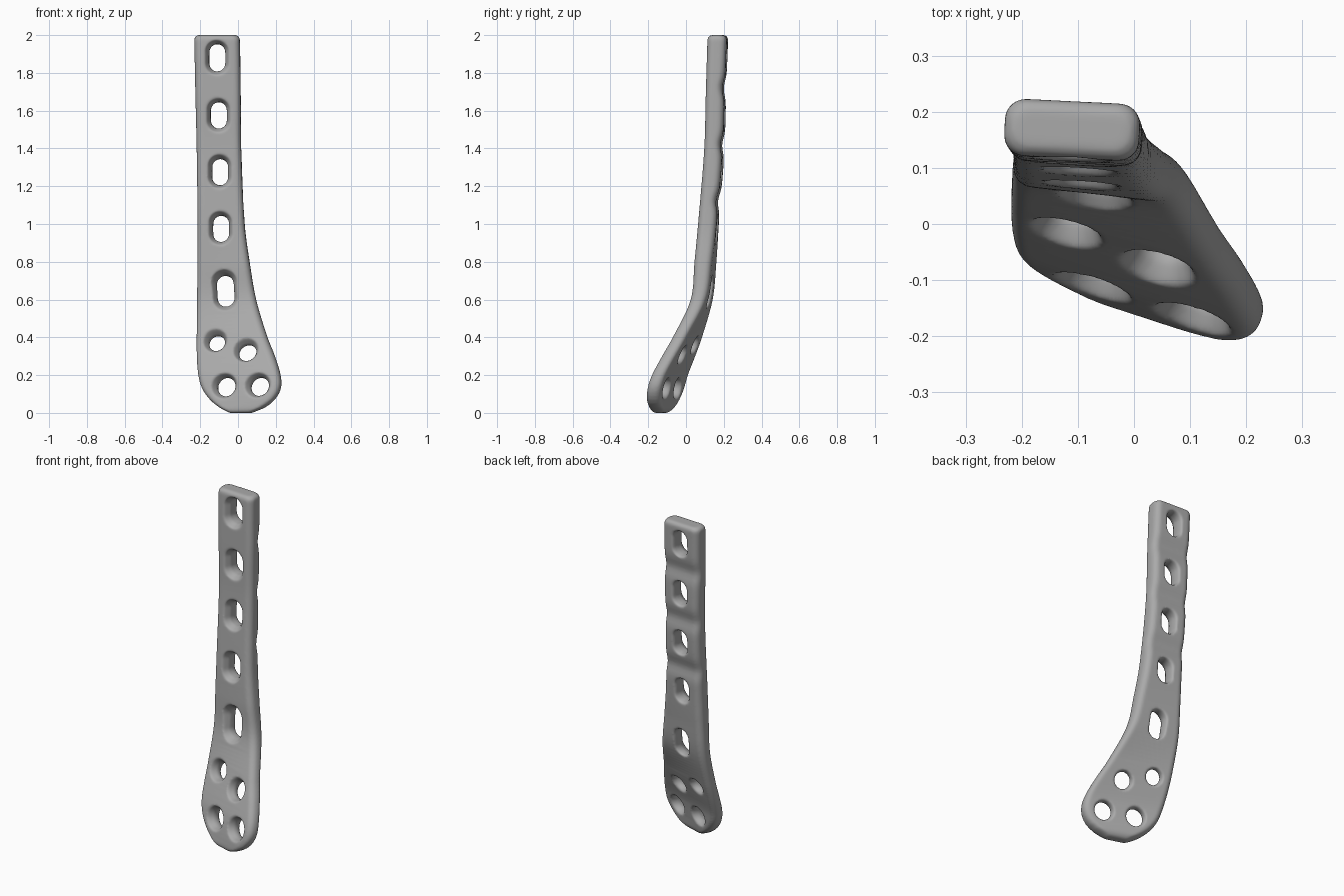
import bpy, bmesh, math
from mathutils import Vector

if "Cube" in bpy.data.objects:
    bpy.data.objects.remove(bpy.data.objects["Cube"])

# Plate sections by height: z, left x, right x, left y, right y, thickness
KEYS = [
    (0.00, -0.045, 0.075, -0.115, -0.150, 0.075),
    (0.03, -0.100, 0.145, -0.087, -0.168, 0.078),
    (0.07, -0.148, 0.195, -0.062, -0.180, 0.080),
    (0.13, -0.190, 0.227, -0.038, -0.175, 0.080),
    (0.20, -0.210, 0.226, -0.018, -0.152, 0.078),
    (0.30, -0.218, 0.196, 0.020, -0.098, 0.078),
    (0.40, -0.219, 0.157, 0.055, -0.040, 0.078),
    (0.60, -0.217, 0.097, 0.104, 0.062, 0.085),
    (0.80, -0.215, 0.062, 0.118, 0.088, 0.095),
    (1.00, -0.214, 0.036, 0.128, 0.110, 0.098),
    (1.40, -0.219, 0.018, 0.158, 0.143, 0.098),
    (1.70, -0.226, 0.015, 0.165, 0.153, 0.100),
    (2.00, -0.232, 0.010, 0.175, 0.163, 0.102),
]


def section(z):
    """Smooth (Hermite) interpolation of the section table."""
    z = min(max(z, 0), 2)
    i = 0
    while i < len(KEYS) - 2 and z > KEYS[i + 1][0]:
        i += 1
    a, b = KEYS[i], KEYS[i + 1]
    p, q = KEYS[max(i - 1, 0)], KEYS[min(i + 2, len(KEYS) - 1)]
    h = b[0] - a[0]
    t = (z - a[0]) / h
    out = []
    for k in range(1, 6):
        ma = (b[k] - p[k]) / (b[0] - p[0]) * h
        mb = (q[k] - a[k]) / (q[0] - a[0]) * h
        out.append((2*t**3 - 3*t*t + 1)*a[k] + (t**3 - 2*t*t + t)*ma
                   + (3*t*t - 2*t**3)*b[k] + (t**3 - t*t)*mb)
    return out


def ring(z, inset=0.0, thin=1.0):
    """Rounded rectangle across the plate at one height."""
    xl, xr, yl, yr, t = section(z)
    t = t * thin - 2 * inset
    c = Vector(((xl + xr) / 2, (yl + yr) / 2, z))
    u = Vector((xr - xl, yr - yl, 0))
    half = (xr - xl) / 2 / (u.x / u.length) - inset
    u.normalize()
    v = Vector((-u.y, u.x, 0))
    half -= abs(v.x) * t * 0.12
    r = min(0.036, t * 0.42, half * 0.9)
    # shallow scallops on the back corners between the shaft holes
    dip = sum(math.exp(-((z - m) / 0.05) ** 2) for m in (1.72, 1.42, 1.12)) * 0.014
    pts = []
    for sx, sy, a0 in ((1, 1, 0), (-1, 1, 90), (-1, -1, 180), (1, -1, 270)):
        for k in range(7):
            a = math.radians(a0 + 15 * k)
            px = sx * (half - r) + r * math.cos(a)
            py = sy * (t / 2 - r) + r * math.sin(a)
            if sy > 0:
                py -= dip
            pts.append(c + u * px + v * py)
    return pts


def loft(name, rings):
    bm = bmesh.new()
    loops = [[bm.verts.new(p) for p in r] for r in rings]
    n = len(loops[0])
    for a, b in zip(loops, loops[1:]):
        for i in range(n):
            bm.faces.new((a[i], a[(i + 1) % n], b[(i + 1) % n], b[i]))
    bm.faces.new(loops[0][::-1])
    bm.faces.new(loops[-1])
    bmesh.ops.recalc_face_normals(bm, faces=bm.faces[:])
    me = bpy.data.meshes.new(name)
    bm.to_mesh(me)
    bm.free()
    ob = bpy.data.objects.new(name, me)
    bpy.context.collection.objects.link(ob)
    return ob


# Plate body: rounded toe, long shaft, softly rounded top
rings = []
for k in range(6):
    z = 0.03 * (1 - math.cos(k / 6 * math.pi / 2))
    rings.append(ring(z, 0, 0.45 + 0.55 * math.sin(k / 6 * math.pi / 2)))
rings += [ring(0.03 + k * 0.02) for k in range(98)]
for k in range(1, 6):
    a = k / 5 * math.pi / 2
    rings.append(ring(1.975 + 0.025 * math.sin(a), 0.025 * (1 - math.cos(a))))
plate = loft("bone_plate", rings)


def hole_cutter(x, z, r, straight, lean=0.0):
    """Flared slot (or round hole if straight is 0) square to the plate."""
    def mid(x, z):
        xl, xr, yl, yr, t = section(z)
        return Vector((x, yl + (yr - yl) * (x - xl) / (xr - xl), z))
    du = (mid(x + 0.02, z) - mid(x - 0.02, z)).normalized()
    dv = (mid(x, z + 0.03) - mid(x, z - 0.03)).normalized()
    n = dv.cross(du).normalized()          # towards the back
    if n.y < 0:
        n = -n
    dv = (dv + du * lean).normalized()
    du = dv.cross(n).normalized()
    flat = Vector((du.y, -du.x, 0)).normalized()
    h = section(z)[4] / 2 * abs(n.dot(flat))
    c = mid(x, z)
    prof = ((-h - 0.06, 0.040), (-h - 0.005, 0.026), (-h + 0.012, 0.014),
            (-h + 0.035, 0.002), (0.3 * h, 0.0), (h - 0.012, 0.003),
            (h, 0.010), (h + 0.06, 0.040))
    loops = []
    for d, o in prof:
        pts = []
        for k in range(32):
            a = (k + 0.5) / 32 * 2 * math.pi
            s = math.copysign(straight / 2, math.sin(a))
            pts.append(c + n * d + du * (r + o) * math.cos(a)
                       + dv * ((r + o) * math.sin(a) + s))
        loops.append(pts)
    return loft("hole_cutter", loops)


# Shaft slots, then the four round head holes
HOLES = [(-0.110, 1.880, 0.042, 0.060, 0), (-0.102, 1.575, 0.042, 0.055, 0),
         (-0.095, 1.275, 0.042, 0.055, 0), (-0.090, 0.975, 0.042, 0.055, 0),
         (-0.066, 0.645, 0.045, 0.075, -0.06),
         (-0.112, 0.370, 0.043, 0, 0), (0.050, 0.320, 0.047, 0, 0),
         (-0.062, 0.138, 0.050, 0, 0), (0.115, 0.140, 0.050, 0, 0)]
cutters = [hole_cutter(*h) for h in HOLES]
for cutter in cutters:
    cutter.hide_render = True
    m = plate.modifiers.new("hole", 'BOOLEAN')
    m.operation = 'DIFFERENCE'
    m.solver = 'EXACT'
    m.object = cutter

# Even out and soften all edges
m = plate.modifiers.new("remesh", 'REMESH')
m.mode = 'VOXEL'
m.voxel_size = 0.006
m.use_smooth_shade = True
m = plate.modifiers.new("soften", 'SMOOTH')
m.factor = 0.5
m.iterations = 6

# Bake the result and drop the cutters
dg = bpy.context.evaluated_depsgraph_get()
me = bpy.data.meshes.new_from_object(plate.evaluated_get(dg))
plate.modifiers.clear()
plate.data = me
for cutter in cutters:
    bpy.data.objects.remove(cutter)
me.polygons.foreach_set("use_smooth", [True] * len(me.polygons))

# Grey metal
mat = bpy.data.materials.new("grey_metal")
mat.diffuse_color = (0.40, 0.40, 0.40, 1)
mat.use_nodes = True
mat.node_tree.nodes["Principled BSDF"].inputs["Base Color"].default_value = mat.diffuse_color
me.materials.clear()
me.materials.append(mat)
